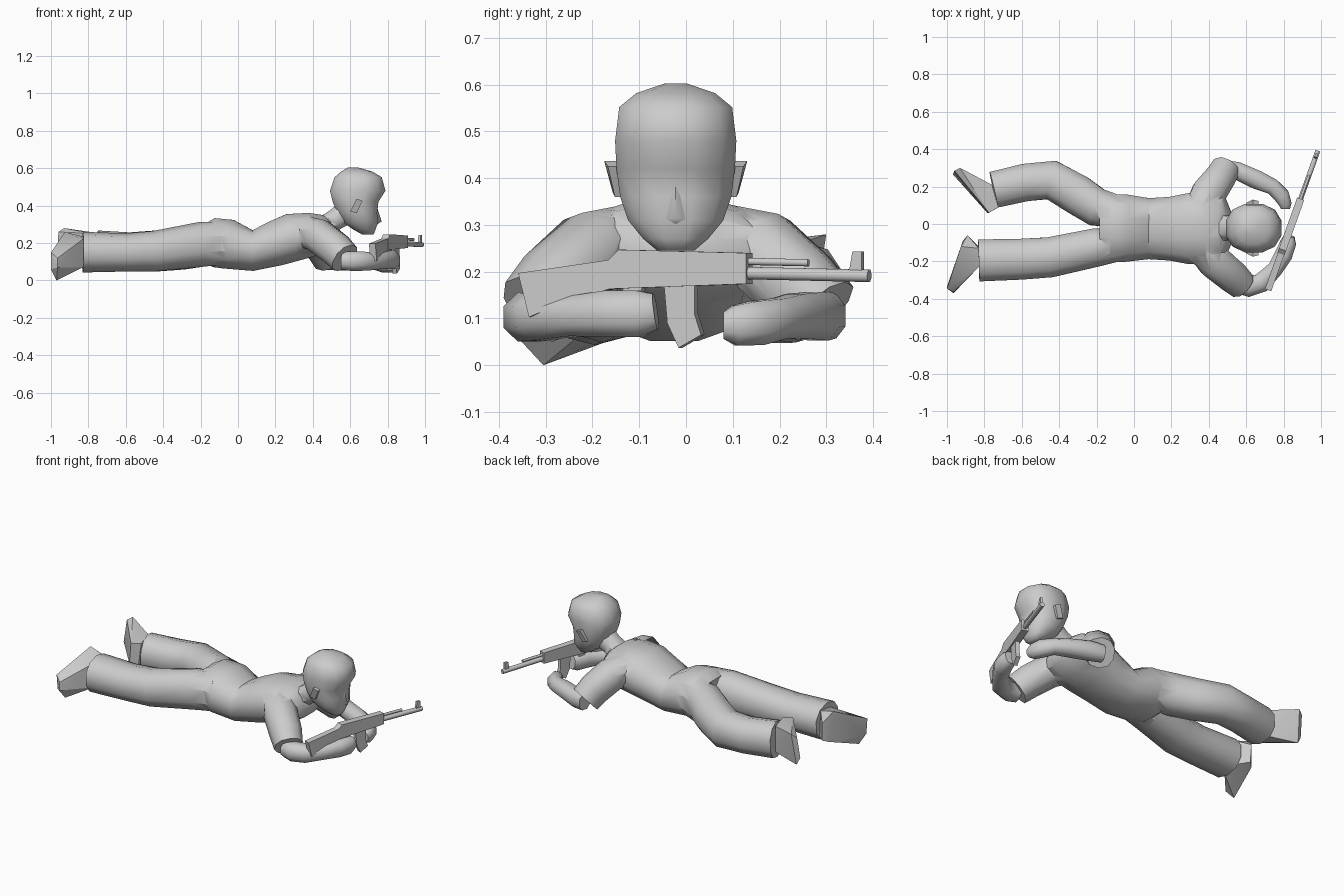
import bpy, bmesh, math
from mathutils import Vector

if "Cube" in bpy.data.objects:
    bpy.data.objects.remove(bpy.data.objects["Cube"])

Z = Vector((0, 0, 1))


def smooth(ob, angle):
    bpy.ops.object.select_all(action='DESELECT')
    ob.select_set(True)
    bpy.context.view_layer.objects.active = ob
    bpy.ops.object.shade_smooth_by_angle(angle=math.radians(angle))


def finish(name, bm, angle):
    bmesh.ops.recalc_face_normals(bm, faces=bm.faces)
    me = bpy.data.meshes.new(name)
    bm.to_mesh(me)
    bm.free()
    ob = bpy.data.objects.new(name, me)
    bpy.context.collection.objects.link(ob)
    smooth(ob, angle)
    return ob


def loft(name, rings, n=10, upright=False, p=0.9, angle=50):
    """Skin through rings (x, y, z, half width, half height)."""
    bm = bmesh.new()
    pts = [Vector(r[:3]) for r in rings]
    loops = []
    for i, r in enumerate(rings):
        t = (pts[min(i + 1, len(pts) - 1)] - pts[max(i - 1, 0)]).normalized()
        if upright:
            side, up = Vector((0, 1, 0)), Vector((1, 0, 0))
        else:
            side = t.cross(Z).normalized()
            up = side.cross(t)
        loop = []
        for k in range(n):
            a = 2 * math.pi * (k + 0.5) / n
            c, s = math.cos(a), math.sin(a)
            c = math.copysign(abs(c) ** p, c)
            s = math.copysign(abs(s) ** p, s)
            loop.append(bm.verts.new(pts[i] + side * c * r[3] * 1.02 + up * s * r[4] * 1.02))
        loops.append(loop)
    for A, B in zip(loops, loops[1:]):
        for k in range(n):
            bm.faces.new((A[k], A[(k + 1) % n], B[(k + 1) % n], B[k]))
    bm.faces.new(loops[0])
    bm.faces.new(loops[-1])
    return finish(name, bm, angle)


def spans(rows):
    """Rows (x, y, half width, z low, z high) to loft rings."""
    return [(x, y, (a + b) / 2, w, (b - a) / 2) for x, y, w, a, b in rows]


def hull(name, pts, angle=30):
    bm = bmesh.new()
    for q in pts:
        bm.verts.new(q)
    res = bmesh.ops.convex_hull(bm, input=bm.verts)
    bmesh.ops.delete(bm, geom=list({v for v in res['geom_interior'] if isinstance(v, bmesh.types.BMVert)}), context='VERTS')
    return finish(name, bm, angle)


def weld(base, parts):
    """Union the parts into the base so no inner surfaces remain."""
    for part in parts:
        m = base.modifiers.new("join", 'BOOLEAN')
        m.operation, m.solver, m.object = 'UNION', 'EXACT', part
        bpy.context.view_layer.objects.active = base
        bpy.ops.object.modifier_apply(modifier=m.name)
        bpy.data.objects.remove(part)
    smooth(base, 50)


# Torso, hips to shoulders
torso = loft("body", spans([
    (-.18, -.022, .165, .10, .30), (-.13, -.022, .182, .07, .335), (-.05, -.022, .182, .06, .328),
    (.08, -.025, .165, .05, .27), (.2, -.025, .172, .075, .32), (.29, -.025, .19, .10, .36),
    (.40, -.022, .20, .13, .365), (.48, -.022, .17, .18, .355), (.51, -.022, .09, .23, .335)]), 12)

# Trouser legs
right_leg = loft("right_leg", spans([
    (-.06, -.11, .085, .09, .31), (-.2, -.125, .105, .075, .31), (-.45, -.178, .11, .05, .262),
    (-.6, -.188, .112, .05, .25), (-.83, -.195, .115, .045, .258)]))
left_leg = loft("left_leg", spans([
    (-.06, .06, .085, .09, .31), (-.2, .09, .105, .075, .31), (-.30, .155, .11, .06, .285),
    (-.44, .235, .108, .05, .265), (-.58, .222, .103, .05, .255), (-.75, .183, .10, .05, .265)]))

# Boots turned outwards
hull("right_foot", [
    (-1, -.345, .15), (-1, -.335, .06), (-.97, -.305, 0), (-.965, -.37, .07), (-.965, -.365, .12),
    (-.925, -.12, .26), (-.915, -.09, .08), (-.89, -.06, .20), (-.885, -.065, .09),
    (-.83, -.13, .235), (-.83, -.23, .22), (-.83, -.12, .08), (-.83, -.22, .07)])
hull("left_foot", [
    (-.93, .30, .28), (-.96, .285, .26), (-.968, .265, .13), (-.945, .27, .085),
    (-.725, .09, .25), (-.775, .06, .25), (-.785, .06, .12), (-.74, .08, .10),
    (-.76, .21, .25), (-.76, .21, .09)])

# Sleeves and neck, welded to the body
HY = -.022
right_sleeve = loft("right_sleeve", [
    (.35, -.11, .26, .085, .085), (.43, -.20, .24, .095, .09),
    (.52, -.275, .17, .09, .09), (.57, -.32, .12, .08, .085)])
left_sleeve = loft("left_sleeve", [
    (.35, .07, .26, .085, .085), (.40, .165, .24, .095, .09),
    (.455, .24, .17, .085, .09), (.485, .29, .115, .08, .085)])
neck = loft("neck", [(.45, HY, .28, .08, .06), (.52, HY, .325, .065, .06), (.60, HY, .38, .07, .07)], 8)
weld(torso, [right_leg, left_leg, right_sleeve, left_sleeve, neck])

# Bare forearms with hands
loft("right_forearm", [(.56, -.325, .105, .05, .05), (.61, -.335, .103, .058, .055),
                       (.68, -.315, .103, .055, .053), (.755, -.24, .105, .045, .045),
                       (.80, -.165, .11, .05, .052), (.825, -.10, .11, .045, .052),
                       (.83, -.065, .115, .03, .04)], 8)
loft("left_forearm", [(.48, .305, .105, .04, .05), (.55, .285, .105, .05, .055),
                      (.66, .235, .105, .053, .05), (.74, .20, .10, .045, .045),
                      (.79, .15, .09, .045, .05), (.81, .105, .085, .035, .045),
                      (.81, .08, .085, .025, .03)], 8)

# Head, narrow at the chin, face set back under the brow
head = [(.245, .665, .725, .04), (.27, .62, .735, .07), (.31, .56, .75, .103), (.36, .53, .745, .12),
        (.42, .505, .752, .128), (.48, .49, .79, .131), (.552, .515, .77, .122), (.582, .55, .72, .085),
        (.603, .585, .645, .022)]
loft("head", [((a + b) / 2, HY, z, w, (b - a) / 2) for z, a, b, w in head], 12, True, .87, 75)
hull("nose", [(.735, HY, .42), (.768, HY, .315), (.735, HY - .035, .31), (.735, HY + .035, .31), (.735, HY, .295)], 80)
for side, s in (("left", 1), ("right", -1)):
    hull(side + "_ear", [(x, HY + s * w, z) for x, z, o in
                         ((.60, .37, .135), (.635, .36, .13), (.665, .425, .145), (.635, .437, .153))
                         for w in (.11, o)])


# Rifle: outlines in (y, z) laid along the slanted barrel line
def along(y, z, off=0):
    return Vector((.843 + .357 * y + .942 * off, y - .336 * off, z))


def plate(name, outline, thick):
    bm = bmesh.new()
    a, b = ([bm.verts.new(along(y, z, o)) for y, z in outline] for o in (-thick / 2, thick / 2))
    n = len(outline)
    bm.faces.new(a)
    bm.faces.new(b)
    for k in range(n):
        bm.faces.new((a[k], a[(k + 1) % n], b[(k + 1) % n], b[k]))
    return finish(name, bm, 20)


def rod(name, y0, z0, y1, z1, r):
    return loft(name, [(*along(y0, z0), r, r), (*along(y1, z1), r, r)], 8, p=1)


plate("rifle_stock", [(-.353, .197), (-.16, .225), (-.16, .162), (-.23, .145), (-.33, .103)], .036)
plate("rifle_body", [(-.16, .225), (-.137, .247), (.135, .24), (.135, .174), (-.16, .163)], .04)
plate("rifle_grip", [(-.13, .165), (-.09, .165), (-.12, .09), (-.155, .095)], .025)
plate("rifle_magazine", [(-.043, .17), (.022, .172), (.022, .11), (.036, .065), (-.012, .037), (-.036, .09)], .024)
rod("rifle_barrel", .13, .197, .392, .191, .014)
rod("rifle_gas_tube", .13, .222, .262, .219, .008)
plate("rifle_sight", [(.35, .195), (.358, .243), (.378, .243), (.378, .195)], .014)
